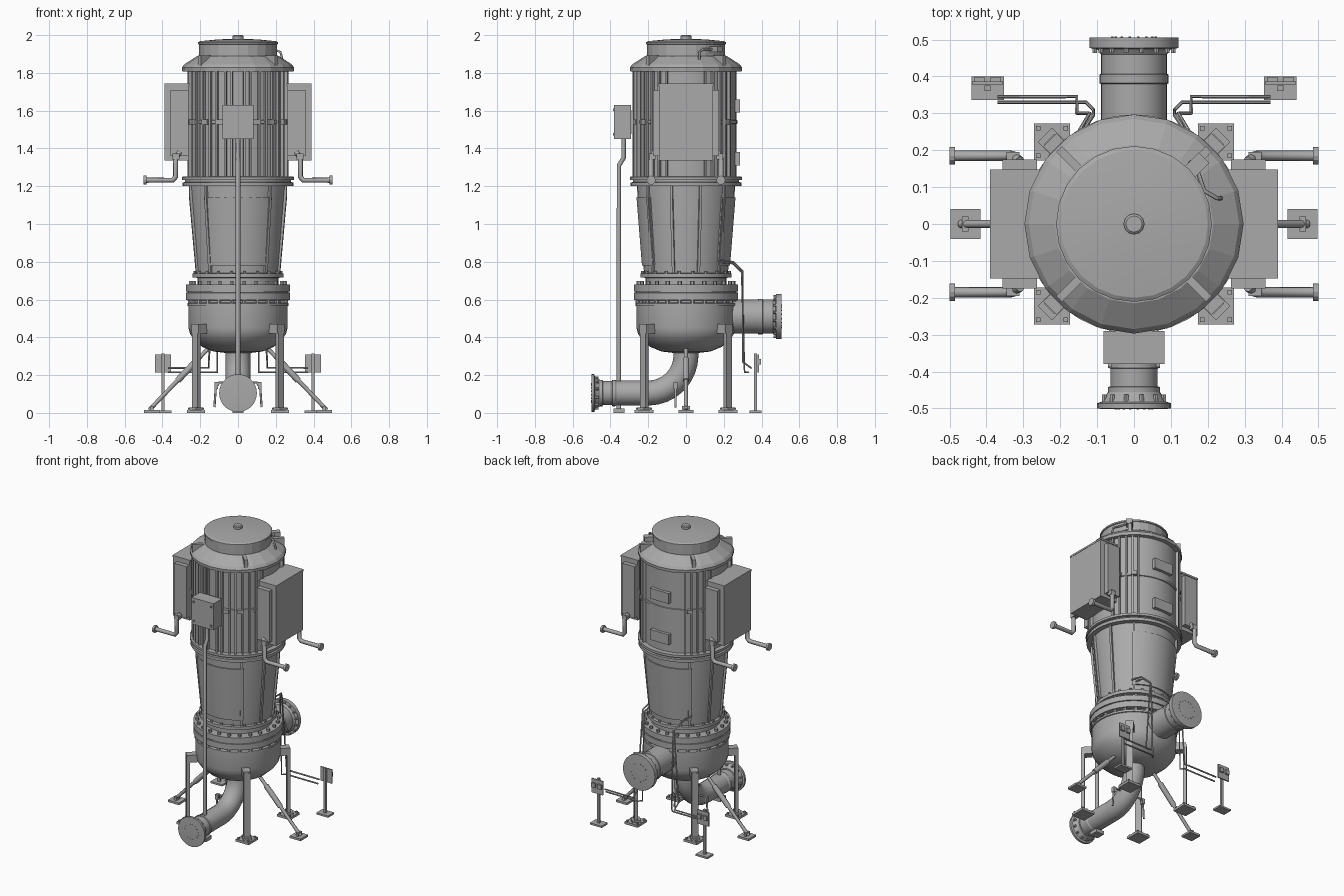
import bpy, bmesh
from math import pi, sin, cos, radians
from mathutils import Matrix, Vector

if "Cube" in bpy.data.objects:
    bpy.data.objects.remove(bpy.data.objects["Cube"])

grey = bpy.data.materials.new("painted grey")
grey.diffuse_color = (0.4, 0.4, 0.4, 1)
grey.use_nodes = True
grey.node_tree.nodes["Principled BSDF"].inputs["Base Color"].default_value = grey.diffuse_color


def finish(name, bm, smooth=25):
    """Turn a bmesh into a named, shaded object."""
    bmesh.ops.recalc_face_normals(bm, faces=bm.faces)
    me = bpy.data.meshes.new(name)
    bm.to_mesh(me)
    bm.free()
    ob = bpy.data.objects.new(name, me)
    bpy.context.collection.objects.link(ob)
    me.materials.append(grey)
    if smooth:
        bpy.ops.object.select_all(action='DESELECT')
        bpy.context.view_layer.objects.active = ob
        ob.select_set(True)
        bpy.ops.object.shade_smooth_by_angle(angle=radians(smooth))
    return ob


def lathe(name, prof, seg=32, mat=Matrix(), smooth=25):
    """Closed solid of revolution from (radius, height) points."""
    bm = bmesh.new()
    rings = [[bm.verts.new(mat @ Vector((r * cos(2 * pi * i / seg), r * sin(2 * pi * i / seg), z)))
              for i in range(seg)] for r, z in prof]
    for a, b in zip(rings, rings[1:]):
        for i in range(seg):
            j = (i + 1) % seg
            bm.faces.new((a[i], a[j], b[j], b[i]))
    bm.faces.new(rings[0])
    bm.faces.new(rings[-1])
    return finish(name, bm, smooth)


def boxes(name, items):
    """Boxes joined in one object: (centre, size, turn about z)."""
    bm = bmesh.new()
    for c, s, a in items:
        m = Matrix.Translation(c) @ Matrix.Rotation(a, 4, 'Z') @ Matrix.Diagonal((*s, 1))
        bmesh.ops.create_cube(bm, size=1, matrix=m)
    return finish(name, bm, 0)


def tube(name, pts, r, res=2):
    """Round pipe along a polyline."""
    cu = bpy.data.curves.new(name, 'CURVE')
    cu.dimensions, cu.bevel_depth, cu.bevel_resolution, cu.use_fill_caps = '3D', r, res, True
    sp = cu.splines.new('POLY')
    sp.points.add(len(pts) - 1)
    for p, q in zip(sp.points, pts):
        p.co = (*q, 1)
    ob = bpy.data.objects.new(name, cu)
    bpy.context.collection.objects.link(ob)
    me = bpy.data.meshes.new_from_object(ob.evaluated_get(bpy.context.evaluated_depsgraph_get()))
    bm = bmesh.new()
    bm.from_mesh(me)
    bpy.data.objects.remove(ob)
    bpy.data.curves.remove(cu)
    bpy.data.meshes.remove(me)
    return finish(name, bm, 50)


def bolts(name, n, radius, z0, z1, size, mat=Matrix()):
    """Ring of hexagonal bolts."""
    bm = bmesh.new()
    for i in range(n):
        a = 2 * pi * (i + .5) / n
        m = mat @ Matrix.Translation((radius * cos(a), radius * sin(a), (z0 + z1) / 2))
        bmesh.ops.create_cone(bm, cap_ends=True, segments=6, radius1=size, radius2=size,
                              depth=z1 - z0, matrix=m)
    return finish(name, bm, 0)


# Pump casing, bowl and main flange pair
lathe("pump_bowl", [(.07, .318), (.13, .325), (.19, .35), (.235, .39), (.255, .42), (.262, .45),
                    (.262, .565), (.268, .567), (.268, .58), (.25, .585), (.25, .6)], 36)
lathe("main_flange", [(.25, .595), (.275, .597), (.275, .636), (.268, .637), (.268, .642),
                      (.275, .643), (.275, .68), (.215, .681), (.215, .72)], 36)
bolts("main_flange_bolts", 24, .252, .676, .697, .011)
bolts("main_flange_nuts", 24, .258, .58, .6, .011)

# Lantern between pump and motor
lathe("lantern", [(.215, .715), (.24, .717), (.24, .738), (.222, .74), (.26, 1.195), (.26, 1.2)], 36)
bolts("lantern_bolts", 20, .232, .736, .75, .008)
bm = bmesh.new()
for d in range(0, 360, 30):
    if d % 90 == 0:
        continue
    a = radians({30: 17, 60: 50, 120: 130, 150: 163, 210: 197, 240: 230, 300: 310, 330: 343}[d])
    for_profile = [(.21, .74), (.232, .74), (.27, 1.15), (.27, 1.2), (.24, 1.2)]
    side = []
    for t in (-.007, .007):
        side.append([bm.verts.new((r * cos(a) - t * sin(a), r * sin(a) + t * cos(a), z))
                     for r, z in for_profile])
    bm.faces.new(side[0])
    bm.faces.new(side[1])
    for i in range(5):
        j = (i + 1) % 5
        bm.faces.new((side[0][i], side[0][j], side[1][j], side[1][i]))
finish("lantern_gussets", bm, 0)

# Curved access covers front and back of the lantern
for name, mid in (("front_cover", -90), ("rear_cover", 90)):
    bm = bmesh.new()
    cols = []
    for i in range(10):
        a = radians(mid - 43 + 86 * i / 9)
        cols.append([bm.verts.new((r * cos(a), r * sin(a), z))
                     for r, z in ((.22, .78), (.234, .78), (.263, 1.14), (.25, 1.14))])
    for p, q in zip(cols, cols[1:]):
        for i in range(4):
            j = (i + 1) % 4
            bm.faces.new((p[i], p[j], q[j], q[i]))
    bm.faces.new(cols[0])
    bm.faces.new(cols[-1])
    finish(name, bm)

# Motor frame with end flanges and middle band
lathe("motor_frame", [(.25, 1.2), (.293, 1.2), (.293, 1.22), (.28, 1.222), (.28, 1.232), (.297, 1.234),
                      (.297, 1.25), (.268, 1.252), (.268, 1.53), (.273, 1.532), (.273, 1.548),
                      (.268, 1.55), (.268, 1.81), (.25, 1.81)], 36)
fins = []
for d in (-158, -149, -140, -131, -122, -114, -104, -97, -83, -76, -66, -58, -49, -40, -31, -22,
          22, 31, 40, 48, 56, 124, 132, 140, 149, 158):
    a = radians(d)
    fins.append(((.272 * cos(a), .272 * sin(a), 1.53), (.026, .011, .56), a))
boxes("motor_fins", fins)
boxes("motor_bosses", [((.278 * cos(radians(d)), .278 * sin(radians(d)), 1.54), (.024, .035, .025), radians(d))
                       for d in (-150, -128, -110, -70, -52, -30, 30, 50, 130, 150)])
boxes("rear_plates", [((0, .273, z), (.14, .026, .07), 0) for z in (1.345, 1.625)])

# Motor shoulder, fan cover and top knob
lathe("motor_shoulder", [(.25, 1.805), (.295, 1.808), (.297, 1.828), (.285, 1.845), (.215, 1.89), (.15, 1.892)], 20, smooth=0)
lathe("fan_cover", [(.2, 1.885), (.206, 1.887), (.206, 1.95), (.211, 1.952), (.211, 1.962), (.2, 1.968),
                    (.11, 1.977), (.03, 1.98)], 24, smooth=12)
lathe("top_knob", [(.028, 1.975), (.028, 1.995), (.022, 2.0)], 12)
boxes("lifting_lugs", [((.25 * cos(radians(d)), .25 * sin(radians(d)), 1.865), (.075, .022, .055), radians(d))
                       for d in (45, 135, 225, 315)])
tube("top_cable", [(.15, .17, 1.93), (.17, .15, 1.925), (.19, .09, 1.925), (.225, .07, 1.91), (.235, .07, 1.87)], .006)
boxes("cable_gland", [((.165, .155, 1.925), (.04, .07, .03), radians(-45))])

# Front terminal box with its conduit
boxes("front_terminal_box", [((0, -.335, 1.54), (.165, .09, .18), 0), ((0, -.28, 1.54), (.09, .05, .12), 0)])
boxes("terminal_box_screws", [((x, -.383, z), (.012, .008, .012), 0) for x in (-.065, .065) for z in (1.475, 1.605)])
tube("front_conduit", [(0, -.33, 1.46), (0, -.33, 1.35), (0, -.355, 1.31), (0, -.355, .02)], .012)
boxes("conduit_foot", [((0, -.355, .012), (.06, .06, .024), 0)])

# Suction elbow and flange, leading to the front
arc = [(0, -.2 + .2 * cos(a), .305 - .2 * sin(a)) for a in (i * pi / 16 for i in range(9))]
tube("suction_elbow", [(0, 0, .36)] + arc + [(0, -.38, .105)], .066, 6)
to_front = Matrix.Translation((0, 0, .105)) @ Matrix.Rotation(pi / 2, 4, 'X')
lathe("suction_flange", [(.06, .36), (.07, .375), (.07, .39), (.064, .392), (.064, .44), (.07, .442),
                         (.07, .455), (.088, .482), (.1, .486), (.1, .5), (.09, .501)], 28, to_front)
bolts("suction_bolts", 12, .083, .462, .488, .007, to_front)
bolts("suction_face_bolts", 16, .05, .5, .503, .004, to_front)

# Discharge nozzle and flange, leading to the back
to_back = Matrix.Translation((0, 0, .51)) @ Matrix.Rotation(-pi / 2, 4, 'X')
lathe("discharge_nozzle", [(.09, .15), (.09, .38), (.094, .382), (.094, .405), (.09, .407), (.09, .46),
                           (.1, .474), (.12, .477), (.12, .505), (.11, .506)], 28, to_back)
bolts("discharge_bolts", 16, .109, .463, .48, .007, to_back)
bolts("discharge_face_bolts", 16, .06, .504, .508, .004, to_back)

# Side cabinets with flanking enclosures and cable outlets
for sx, side in ((-1, "left"), (1, "right")):
    boxes(side + "_cabinet", [((sx * .325, 0, 1.535), (.126, .288, .4), 0),
                              ((sx * .323, 0, 1.739), (.134, .296, .012), 0),
                              ((sx * .26, 0, 1.53), (.05, .2, .3), 0)])
    boxes(side + "_cabinet_enclosures", [((sx * .31, sy * .158, 1.535), (.094, .033, .35), 0) for sy in (-1, 1)])
    for sy, end in ((-1, "front"), (1, "rear")):
        y = sy * .185
        tube(f"{side}_{end}_outlet_pipe", [(sx * .31, sy * .17, 1.38), (sx * .33, y, 1.345), (sx * .33, y, 1.25),
                                           (sx * .345, y, 1.232), (sx * .495, y, 1.232)], .014)
        m = Matrix.Translation((0, y, 1.232)) @ Matrix.Rotation(sx * pi / 2, 4, 'Y')
        lathe(f"{side}_{end}_outlet_flange", [(.024, .485), (.024, .5)], 12, m)
        boxes(f"{side}_{end}_outlet_gland", [((sx * .328, sy * .178, 1.357), (.035, .035, .03), 0)])

# Corner legs with base plates and anchor bolts
for sx in (-1, 1):
    for sy in (-1, 1):
        a, n = sx * sy * pi / 4, f"{'left' if sx < 0 else 'right'}_{'front' if sy < 0 else 'rear'}"
        x, y = sx * .222, sy * .222
        boxes(n + "_leg", [((x, y, .23), (.022, .042, .46), a), ((sx * .205, sy * .205, .445), (.065, .05, .05), a),
                           ((x, y, .008), (.097, .1, .016), 0), ((x, y, .022), (.055, .055, .014), a)])
        boxes(n + "_anchor_bolts", [((x + i * .037, y + j * .037, .018), (.012, .012, .016), 0)
                                    for i in (-1, 1) for j in (-1, 1)])

for sx, side in ((-1, "left"), (1, "right")):
    # Inclined braces at each side
    tube(side + "_brace", [(sx * .12, 0, .38), (sx * .47, 0, .015)], .011)
    tube(side + "_brace_sleeve", [(sx * .21, 0, .286), (sx * .32, 0, .171)], .017)
    boxes(side + "_brace_foot", [((sx * .457, 0, .007), (.082, .08, .014), 0), ((sx * .457, 0, .022), (.018, .04, .03), 0)])
    # Instrument stands behind
    boxes(side + "_instrument_stand", [((sx * .397, .368, .006), (.088, .065, .012), 0), ((sx * .397, .368, .16), (.016, .014, .31), 0),
                                       ((sx * .397, .382, .262), (.085, .008, .095), 0)])
    boxes(side + "_gauges", [((sx * .397 + d, .391, .27), (.028, .014, .03), 0) for d in (-.022, .022)])
    # Small bore sensing lines
    tube(side + "_inner_line", [(sx * .14, .17, .8), (sx * .14, .25, .79), (sx * .11, .295, .745), (sx * .11, .31, .215),
                                (sx * .13, .33, .215), (sx * .37, .33, .215)], .005, 1)
    tube(side + "_outer_line", [(sx * .16, .17, .81), (sx * .15, .25, .8), (sx * .12, .3, .75), (sx * .155, .3, .27),
                                (sx * .155, .345, .238), (sx * .37, .345, .238)], .005, 1)
    # Drain branches on the suction elbow
    tube(side + "_drain", [(sx * .03, -.055, .16), (sx * .1, -.055, .16), (sx * .118, -.055, .13), (sx * .125, -.055, .03)], .006)
    boxes(side + "_drain_valve", [((sx * .115, -.055, .145), (.02, .022, .035), 0)])
